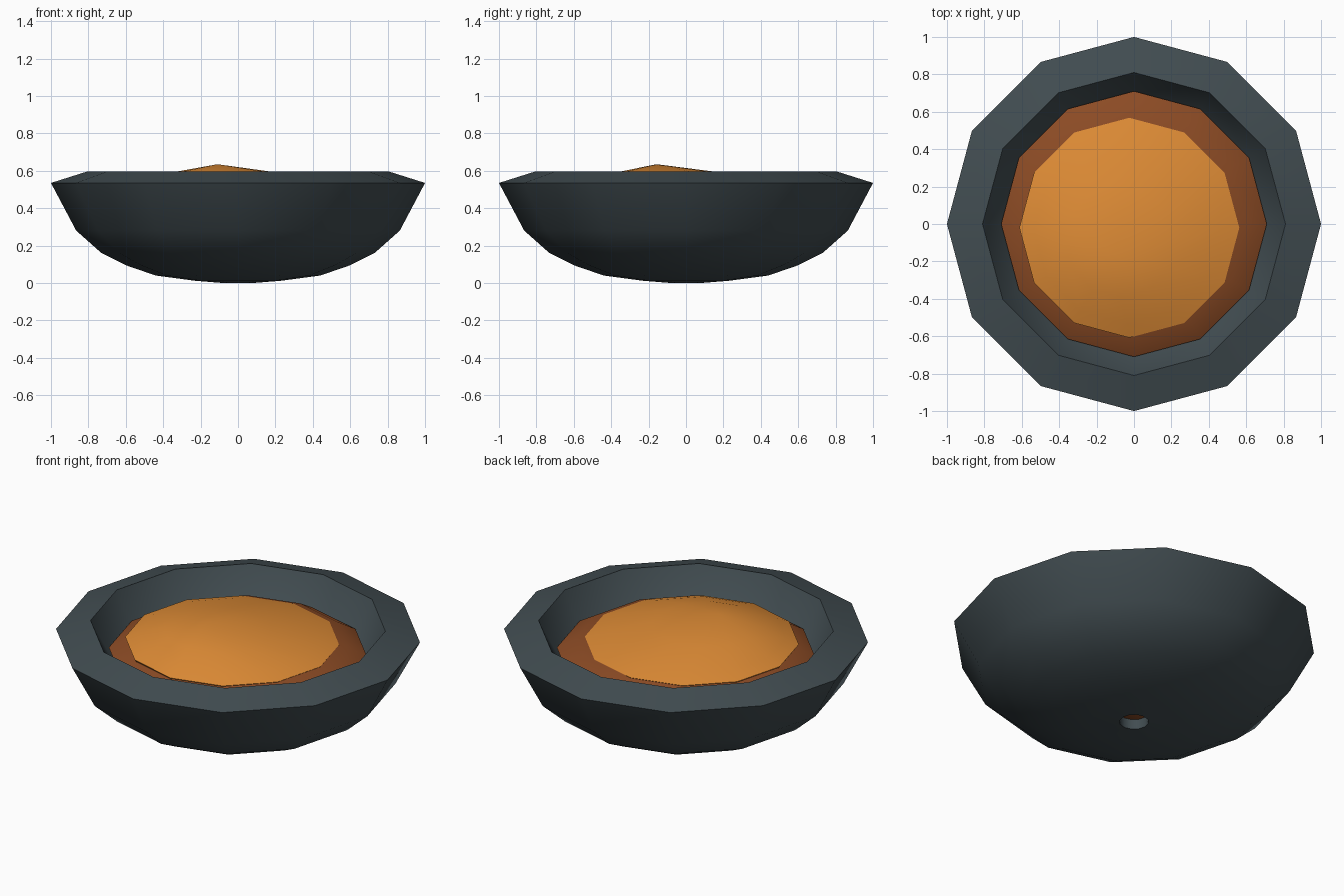
import bpy, bmesh, math

if "Cube" in bpy.data.objects:
    bpy.data.objects.remove(bpy.data.objects["Cube"])

SIDES = 12

def material(name, rgb):
    m = bpy.data.materials.new(name)
    m.diffuse_color = (*rgb, 1)
    m.use_nodes = True
    m.node_tree.nodes["Principled BSDF"].inputs["Base Color"].default_value = m.diffuse_color
    return m

def lathe(name, profile, mat, closed=False, sharp=35):
    """Stack 12-sided rings (radius, z, centre x, centre y); radius 0 is a pole."""
    bm = bmesh.new()
    rings = []
    for p in profile:
        r, z, cx, cy = (*p, 0, 0)[:4]
        if r == 0:
            rings.append([bm.verts.new((cx, cy, z))] * SIDES)
        else:
            rings.append([bm.verts.new((cx + r * math.cos(math.tau * i / SIDES),
                                        cy + r * math.sin(math.tau * i / SIDES), z))
                          for i in range(SIDES)])
    pairs = list(zip(rings, rings[1:]))
    if closed:
        pairs.append((rings[-1], rings[0]))
    for a, b in pairs:
        for i in range(SIDES):
            j = (i + 1) % SIDES
            bm.faces.new(dict.fromkeys((a[i], a[j], b[j], b[i])))
    bmesh.ops.recalc_face_normals(bm, faces=bm.faces)
    mesh = bpy.data.meshes.new(name)
    bm.to_mesh(mesh)
    bm.free()
    mesh.materials.append(mat)
    ob = bpy.data.objects.new(name, mesh)
    bpy.context.collection.objects.link(ob)
    bpy.ops.object.select_all(action='DESELECT')
    ob.select_set(True)
    bpy.context.view_layer.objects.active = ob
    bpy.ops.object.shade_smooth_by_angle(angle=math.radians(sharp))
    return ob

slate = material("dark slate", (0.054, 0.074, 0.083))
brown = material("brown", (0.26, 0.070, 0.018))
orange = material("orange", (0.73, 0.26, 0.036))

# Thick bowl with a sloped rim and a small hole underneath
lathe("bowl", [(0.08, 0.0), (0.23, 0.012), (0.44, 0.04), (0.60, 0.095),
               (0.73, 0.16), (0.865, 0.28), (1.0, 0.535),
               (0.81, 0.595), (0.715, 0.41), (0.60, 0.31), (0.49, 0.26),
               (0.36, 0.22), (0.08, 0.20)], slate, closed=True)

# Rounded brown filling, reaching down into the hole
lathe("filling", [(0, 0.05), (0.08, 0.06), (0.40, 0.23), (0.60, 0.32),
                  (0.71, 0.435), (0.60, 0.50), (0.35, 0.525), (0, 0.53)], brown)

# Slightly leaning orange dome on top
lathe("top_dome", [(0, 0.635, -0.11, -0.157), (0.30, 0.588, -0.07, -0.09),
                   (0.50, 0.535, -0.035, -0.035), (0.588, 0.505, -0.025, -0.02),
                   (0.56, 0.46, -0.02, -0.02)], orange)
